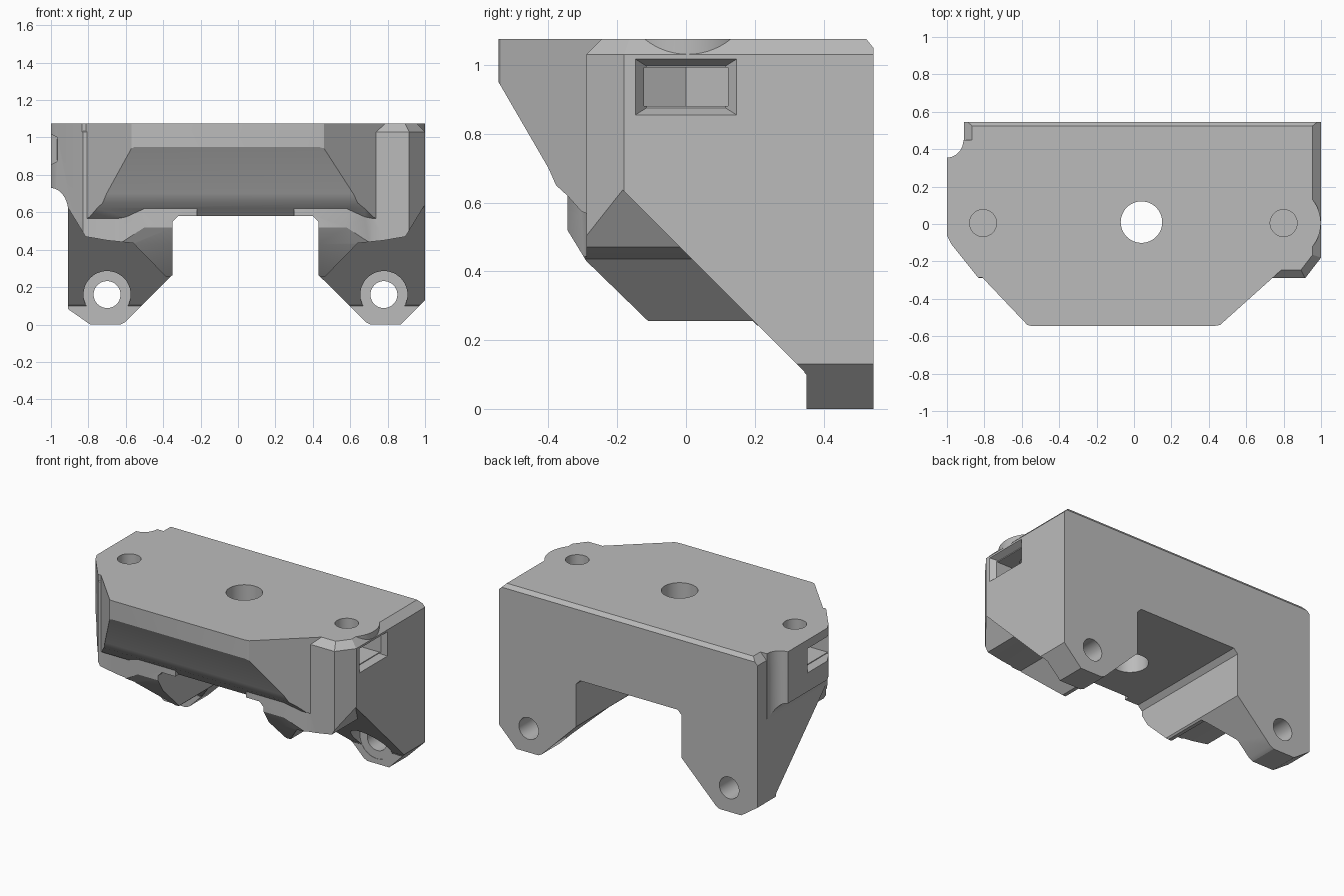
import bpy, bmesh, math
from mathutils import Vector

cube = bpy.data.objects.get("Cube")
if cube:
    bpy.data.objects.remove(cube, do_unlink=True)

grey = bpy.data.materials.new("plain_grey")
grey.use_nodes = True
grey.diffuse_color = (0.5, 0.5, 0.5, 1)
grey.node_tree.nodes["Principled BSDF"].inputs["Base Color"].default_value = (0.5, 0.5, 0.5, 1)

TOP = 1.075
MID = 0.04  # centre line between the legs


def to_object(name, bm):
    bmesh.ops.recalc_face_normals(bm, faces=bm.faces)
    mesh = bpy.data.meshes.new(name)
    bm.to_mesh(mesh)
    bm.free()
    mesh.materials.append(grey)
    obj = bpy.data.objects.new(name, mesh)
    bpy.context.collection.objects.link(obj)
    return obj


def place(axis, a, b, d):
    return {"x": (d, a, b), "y": (a, d, b), "z": (a, b, d)}[axis]


def prism(name, pts, axis, lo, hi, bevel=None):
    """Extrude a 2D outline along an axis; bevel picks top edges to chamfer."""
    bm = bmesh.new()
    face = bm.faces.new([bm.verts.new(place(axis, a, b, lo)) for a, b in pts])
    new = bmesh.ops.extrude_face_region(bm, geom=[face])["geom"]
    shift = Vector(place(axis, 0, 0, hi - lo))
    bmesh.ops.translate(bm, verts=[v for v in new if isinstance(v, bmesh.types.BMVert)], vec=shift)
    bmesh.ops.recalc_face_normals(bm, faces=bm.faces)
    if bevel:
        edges = [e for e in bm.edges if bevel(e)]
        bmesh.ops.bevel(bm, geom=edges, offset=0.047, segments=1, affect="EDGES")
    return to_object(name, bm)


def rod(name, centre, radius, axis, lo, hi, sides=48):
    turn = [2 * math.pi * i / sides for i in range(sides)]
    pts = [(centre[0] + radius * math.cos(t), centre[1] + radius * math.sin(t)) for t in turn]
    return prism(name, pts, axis, lo, hi)


def frustum(name, near, far):
    """Rectangular flare along x; each end is (x, half_y, low_z, high_z)."""
    bm = bmesh.new()
    for x, hy, z0, z1 in (near, far):
        for y, z in ((-hy, z0), (hy, z0), (hy, z1), (-hy, z1)):
            bm.verts.new((x, y, z))
    bmesh.ops.convex_hull(bm, input=bm.verts)
    return to_object(name, bm)


def combine(target, tool, operation):
    tool.hide_render = True
    mod = target.modifiers.new("combine", "BOOLEAN")
    mod.operation, mod.solver, mod.object = operation, "EXACT", tool
    graph = bpy.context.evaluated_depsgraph_get()
    mesh = bpy.data.meshes.new_from_object(target.evaluated_get(graph))
    target.modifiers.clear()
    target.data = mesh
    bpy.data.objects.remove(tool, do_unlink=True)
    return target


def mirrored(pts, side):
    return [(MID + side * (a - MID), b) for a, b in pts]


def cove(cx, cy, rx, ry, start, end, steps=10):
    angles = [math.radians(start + (end - start) * i / steps) for i in range(steps + 1)]
    return [(cx + rx * math.cos(t), cy + ry * math.sin(t)) for t in angles]


# Main block with chamfered top edges, square at the back
def top_not_back(e):
    return all(v.co.z > 1 for v in e.verts) and not all(v.co.y > 0.5 for v in e.verts)


body = prism("bracket_body",
             [(-0.91, 0.545), (1, 0.545), (1, -0.18), (0.915, -0.29), (-0.83, -0.29), (-0.91, -0.18)],
             "z", -0.1, TOP + 0.002, top_not_back)

# Sloping nose at the front
nose = prism("nose", [(-0.57, -0.54), (-0.55, -0.545), (0.43, -0.545), (0.46, -0.54), (0.80, -0.235),
                      (0.80, 0.2), (-0.85, 0.2), (-0.85, -0.245)], "z", 0, 1.2)
nose_side = [(-0.6, 1.3), (-0.6, 1.0), (-0.545, 0.95), (-0.40, 0.70), (-0.378, 0.65), (-0.345, 0.62),
             (-0.305, 0.575), (-0.25, 0.55), (0.3, 0.55), (0.3, 1.3)]
combine(nose, prism("nose_side", nose_side, "x", -2, 2), "INTERSECT")
combine(body, nose, "UNION")

# Front pads above the legs
for side in (1, -1):
    pad = prism("leg_pad", mirrored([(0.3, -0.345), (0.58, -0.345), (0.74, -0.28), (0.74, 0), (0.3, 0)], side),
                "z", 0.2, 0.66)
    combine(body, pad, "UNION")

# Side swelling on the right with coved rear and underside
bump = prism("side_bump", [(-0.7, 0.45)] + cove(-1, 0.45, 0.088, 0.095, 0, -90)
             + [(-1, -0.06), (-0.975, -0.11), (-0.835, -0.285), (-0.7, -0.285)], "z", 0.3, 1.2)
under = [(-0.6, 1.3), (-0.6, 0.55), (-0.85, 0.55)] + cove(-1.002, 0.6, 0.095, 0.13, 0, 90) + [(-1.1, 0.73), (-1.1, 1.3)]
combine(bump, prism("bump_under", under, "y", -2, 2), "INTERSECT")
combine(body, bump, "UNION")

# Round boss on the left
combine(body, rod("boss", (0.8, 0.005), 0.199, "z", 0.7, 1.2, 64), "UNION")

# Front silhouette with legs and the open channel
half = [(0.40, 0.58), (0.43, 0.55), (0.43, 0.265), (0.685, 0.012), (0.71, 0), (0.87, 0), (1.1, 0.23), (1.1, TOP)]
silhouette = half + mirrored(half, -1)[::-1]
silhouette = [(a - 0.1 if a < -0.95 else a, b) for a, b in silhouette]
combine(body, prism("front_shape", silhouette, "y", -2, 2), "INTERSECT")

# Side silhouette
side_shape = [(-0.545, 1.3), (-0.545, 0.95), (-0.40, 0.70), (-0.38, 0.63), (-0.35, 0.595), (-0.345, 0.52),
              (-0.29, 0.43), (-0.11, 0.255), (0.195, 0.255), (0.35, 0.10), (0.35, -0.5), (0.545, -0.5),
              (0.545, 1.05), (0.525, TOP), (0.525, 1.3)]
combine(body, prism("side_shape", side_shape, "x", -2, 2), "INTERSECT")

# Slanted screw recesses and screw holes in the legs
for side in (1, -1):
    recess = prism("leg_recess", mirrored([(0.45, 0.24), (0.64, 0.435), (0.78, 0.45), (0.895, 0.47),
                                           (1.005, 0.65), (1.3, 0.65), (1.3, -0.3), (0.45, -0.3)], side), "y", -1, 1)
    slope = [(-1.5, 1.953), (-1.5, -1), (0.345, -1), (0.345, 0.108)]
    combine(recess, prism("recess_slope", slope, "x", -2, 2), "INTERSECT")
    combine(body, recess, "DIFFERENCE")
    centre = (MID + side * 0.74, 0.16)
    combine(body, rod("screw_head_hole", centre, 0.126, "y", -1, 0.352), "DIFFERENCE")
    combine(body, rod("screw_hole", centre, 0.072, "y", -1, 1), "DIFFERENCE")

# Nut slots in both sides, with flared mouths and a screw hole from the top
for side, hole_x in ((1, 0.8), (-1, -0.807)):
    slot = [(hole_x + side * a, b) for a, b in ((-0.14, 0), (-0.07, 0.122), (0.4, 0.122), (0.4, -0.122), (-0.07, -0.122))]
    combine(body, prism("nut_slot", slot, "z", 0.88, 0.992), "DIFFERENCE")
    mouth = frustum("slot_mouth", (side * 0.96, 0.115, 0.875, 0.997), (side * 1.01, 0.155, 0.85, 1.022))
    combine(body, mouth, "DIFFERENCE")
    combine(body, rod("top_screw_hole", (hole_x, 0.005), 0.072, "z", 0.66, 1.3), "DIFFERENCE")

# Central through hole
combine(body, rod("centre_hole", (MID, 0.01), 0.111, "z", 0.2, 1.5), "DIFFERENCE")

# Crisp edges with smooth bores
bpy.ops.object.select_all(action="DESELECT")
body.select_set(True)
bpy.context.view_layer.objects.active = body
bpy.ops.object.shade_smooth_by_angle(angle=math.radians(25))
